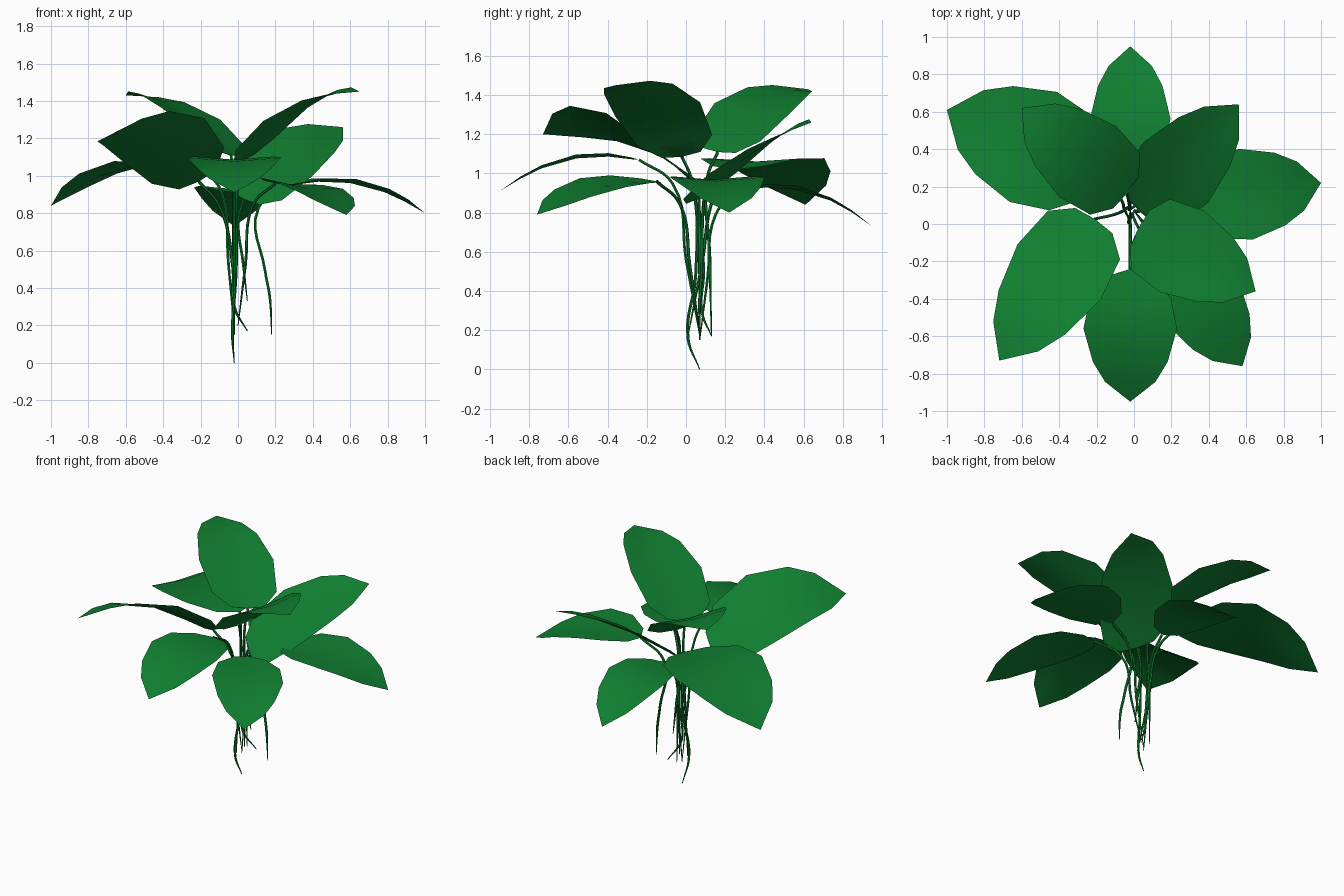
import bpy, bmesh, math
from mathutils import Vector

cube = bpy.data.objects.get("Cube")
if cube:
    bpy.data.objects.remove(cube, do_unlink=True)

# One leaf green for blades and stalks
green = bpy.data.materials.new("leaf_green")
green.use_nodes = True
colour = (0.005, 0.21, 0.03, 1)
green.diffuse_color = colour
bsdf = next(n for n in green.node_tree.nodes if n.type == 'BSDF_PRINCIPLED')
bsdf.inputs["Base Color"].default_value = colour
bsdf.inputs["Roughness"].default_value = 0.7

# Blade outline: position along midrib, share of half width
OUTLINE = [(0, 0), (.05, .45), (.22, .87), (.45, 1), (.7, .8), (.85, .54), (1, 0)]
UP = Vector((0, 0, 1))
HEART = Vector((-.02, .07, 0))


def finish(ob):
    """Link an object, colour it and shade it smooth."""
    bpy.context.collection.objects.link(ob)
    ob.data.materials.append(green)
    bpy.ops.object.select_all(action='DESELECT')
    ob.select_set(True)
    bpy.context.view_layer.objects.active = ob
    if ob.type == 'CURVE':
        bpy.ops.object.convert(target='MESH')
    bpy.ops.object.shade_smooth_by_angle(angle=math.radians(40))


def midrib(base, tip, rise, t):
    """Point on the arch between base and tip."""
    return base.lerp(tip, t) + UP * (4 * rise * t * (1 - t))


def blade(name, base, tip, rise, width, roll, heel):
    """Arched blade with a slight trough, rolled sideways and blunt at its heel."""
    side = (tip - base).cross(UP).normalized()
    side = side * math.cos(roll) + UP * math.sin(roll)
    bm = bmesh.new()
    rows = []
    for t, w in OUTLINE:
        rib = midrib(base, tip, rise, max(t, heel + t / 5))
        rows.append([bm.verts.new(rib + side * (s * w * width) + UP * (.02 * w * (abs(s) - 1)))
                     for s in (-1, -.5, 0, .5, 1)])
    for a, b in zip(rows, rows[1:]):
        for i in range(len(a) - 1):
            bm.faces.new((a[i], a[i + 1], b[i + 1], b[i]))
    bmesh.ops.remove_doubles(bm, verts=bm.verts, dist=.0001)
    bmesh.ops.recalc_face_normals(bm, faces=bm.faces)
    if sum(f.normal.z for f in bm.faces) < 0:
        bmesh.ops.reverse_faces(bm, faces=bm.faces)
    mesh = bpy.data.meshes.new(name)
    bm.to_mesh(mesh)
    bm.free()
    finish(bpy.data.objects.new(name, mesh))


def stalk(name, path):
    """Slim tapering stalk from its foot up to the blade."""
    curve = bpy.data.curves.new(name, 'CURVE')
    curve.dimensions = '3D'
    curve.bevel_depth = .009
    curve.bevel_resolution = 1
    curve.resolution_u = 6
    spline = curve.splines.new('BEZIER')
    spline.bezier_points.add(len(path) - 1)
    for point, co in zip(spline.bezier_points, path):
        point.co = co
        point.handle_left_type = point.handle_right_type = 'AUTO'
        point.radius = .3 if co == path[0] else .9
    finish(bpy.data.objects.new(name, curve))


def grow(name, base, tip, rise, width, foot, roll=0, heel=0, bends=()):
    """One leaf: a blade, and a stalk that climbs steeply and then leans out."""
    base, tip, foot = Vector(base), Vector(tip), Vector(foot)
    blade(name + "_leaf", base, tip, rise, width, roll, heel)
    end = midrib(base, tip, rise, heel)
    knee = HEART.lerp(end, .45)
    knee.z = end.z - .12
    waist = foot.lerp(knee, .5)
    stalk(name + "_stalk", [foot, *map(Vector, bends), waist, knee, end])


# Low leaves spreading level
grow("back", base=(-.02, .25, .91), tip=(-.02, .95, .73),
     rise=.11, width=.215, foot=(-.02, .07, .15))
grow("front", base=(-.02, -.24, 1.07), tip=(-.02, -.95, .91),
     rise=.1, width=.25, foot=(-.02, .07, .17))
grow("right_back", base=(-.16, .25, 1.02), tip=(-1, .61, .84),
     rise=.14, width=.32, foot=(-.02, .01, .17))
grow("left", base=(.27, .11, .95), tip=(1, .22, .8),
     rise=.1, width=.245, foot=(.18, .07, .15), bends=[(.17, .07, .35)])
grow("left_front", base=(.2, -.15, .96), tip=(.58, -.76, .79),
     rise=.07, width=.225, roll=.1, foot=(0, .07, .2))

# Upper leaves rising steeply from blunt heels
grow("right_front", base=(-.14, .13, .845), tip=(-.72, -.73, 1.2), rise=.192,
     width=.29, roll=-.4, heel=.12, foot=(.05, .13, .17), bends=[(-.02, .08, .3)])
grow("upper_right", base=(.04, .1, 1), tip=(-.6, .62, 1.43), rise=.137,
     width=.245, roll=-.12, heel=.12, foot=(-.02, .13, .17))
grow("upper_left_front", base=(-.07, .03, .95), tip=(.65, -.36, 1.45), rise=.155,
     width=.25, roll=-.14, heel=.13, foot=(-.02, .07, 0), bends=[(-.03, .01, .16)])
grow("upper_left_back", base=(-.05, -.02, .77), tip=(.56, .64, 1.26), rise=.09,
     width=.25, roll=-.33, heel=.13, foot=(.05, .07, .33))
